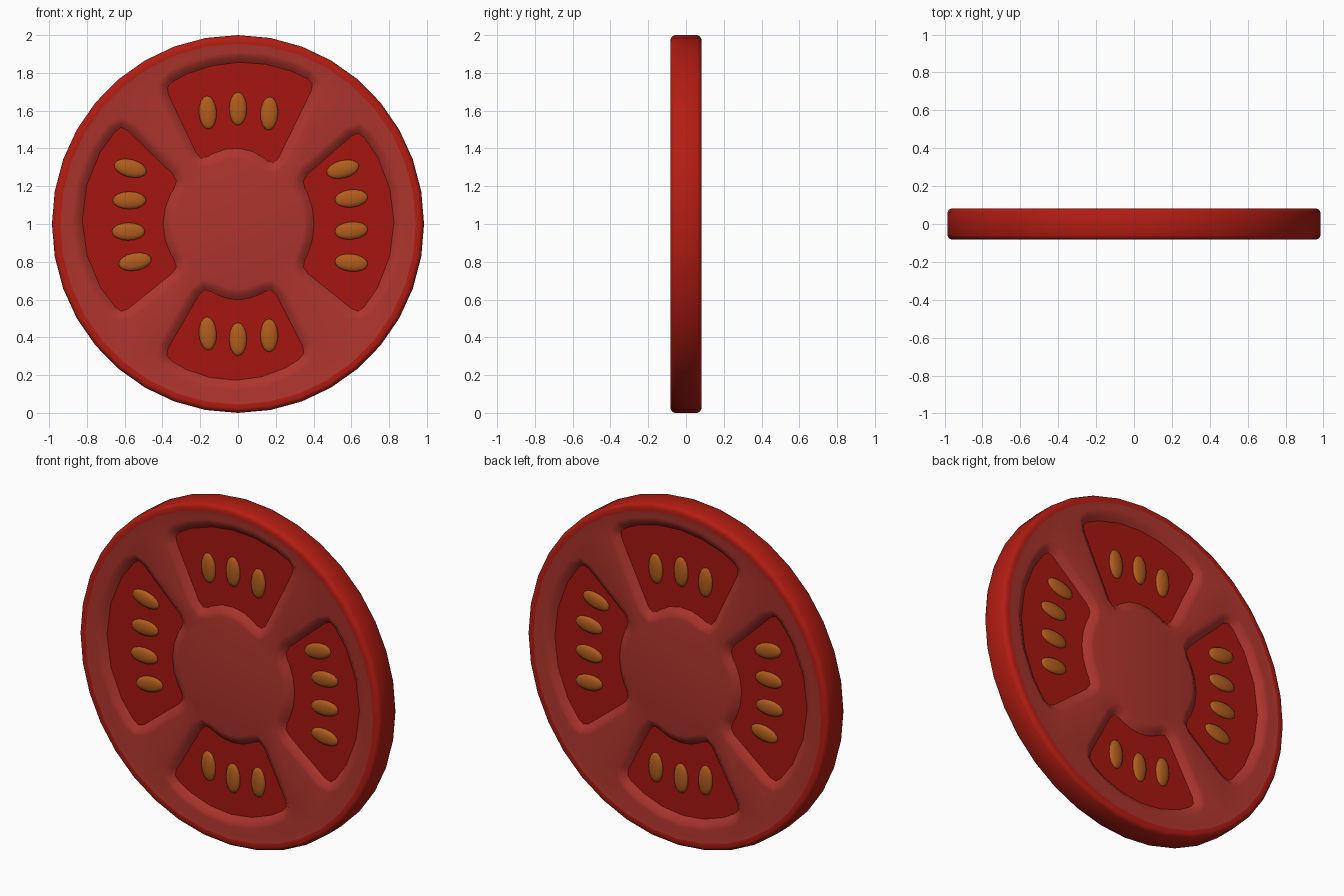
import bpy, bmesh, math
from mathutils import Vector

if "Cube" in bpy.data.objects:
    bpy.data.objects.remove(bpy.data.objects["Cube"])

SIDES = 36
RX, RZ = 0.985, 1.0


def material(name, rgb):
    m = bpy.data.materials.new(name)
    m.diffuse_color = (*rgb, 1)
    m.use_nodes = True
    m.node_tree.nodes["Principled BSDF"].inputs["Base Color"].default_value = m.diffuse_color
    return m


SKIN = material("skin_red", (0.45, 0.012, 0.006))
FLESH = material("flesh_red", (0.42, 0.035, 0.026))
PULP = material("pulp_red", (0.38, 0.008, 0.005))
SEED = material("seed_amber", (0.44, 0.11, 0.012))


def finish(bm, name, mat, mirror=True):
    me = bpy.data.meshes.new(name)
    bm.to_mesh(me)
    bm.free()
    ob = bpy.data.objects.new(name, me)
    bpy.context.collection.objects.link(ob)
    me.materials.append(mat)
    for p in me.polygons:
        p.use_smooth = True
    if mirror:
        mod = ob.modifiers.new("both_faces", 'MIRROR')
        mod.use_axis = (False, True, False)
        mod.use_mirror_merge = False
    return ob


def ring(bm, r, y):
    return [bm.verts.new((RX * r * math.cos(2 * math.pi * i / SIDES), y,
                          1 + RZ * r * math.sin(2 * math.pi * i / SIDES)))
            for i in range(SIDES)]


def bridge(bm, a, b):
    n = len(a)
    for i in range(n):
        bm.faces.new((a[i], a[(i + 1) % n], b[(i + 1) % n], b[i]))


def loop_edges(bm, vs):
    out = []
    for i, v in enumerate(vs):
        w = vs[(i + 1) % len(vs)]
        out.append(bm.edges.get((v, w)) or bm.edges.new((v, w)))
    return out


def arc(a, b, bulge, n):
    """Points from a to b around the slice centre, bulging outward mid-way."""
    ra, rb = a.length, b.length
    ta = math.atan2(a.y, a.x)
    d = math.atan2(b.y, b.x) - ta
    d = (d + math.pi) % (2 * math.pi) - math.pi
    pts = []
    for i in range(n + 1):
        t = i / n
        r = ra + (rb - ra) * t + bulge * math.sin(math.pi * t)
        pts.append(Vector((r * math.cos(ta + d * t), r * math.sin(ta + d * t))))
    return pts


def pocket_outline(corners, outer, inner):
    a, b, c, d = [Vector(p) for p in corners]
    top, low = arc(a, b, outer, 6), arc(c, d, inner, 6)
    pts = top + low
    sharp = {0, 6, 7, 13}
    out = []
    for i, p in enumerate(pts):
        if i not in sharp:
            out.append(p)
            continue
        q, s = pts[i - 1], pts[(i + 1) % len(pts)]
        k = 0.05
        e = p + (q - p).normalized() * k
        f = p + (s - p).normalized() * k
        out += [e, (e + 2 * p + f) / 4, f]
    return out


def offset(pts, d):
    n = len(pts)
    area = sum(pts[i].x * pts[(i + 1) % n].y - pts[(i + 1) % n].x * pts[i].y
               for i in range(n))
    sign = 1 if area > 0 else -1
    res = []
    for i, p in enumerate(pts):
        t = (pts[(i + 1) % n] - pts[i - 1]).normalized()
        res.append(p + Vector((t.y, -t.x)) * d * sign)
    return res


# pocket corners (x, height above centre): outer start, outer end, inner end, inner start
pockets = [
    pocket_outline([(-0.39, 0.73), (0.41, 0.75), (0.19, 0.30), (-0.20, 0.33)], 0.015, 0.03),
    pocket_outline([(0.64, 0.50), (0.64, -0.48), (0.33, -0.23), (0.33, 0.23)], 0.02, 0.0),
    pocket_outline([(0.365, -0.69), (-0.395, -0.70), (-0.18, -0.33), (0.18, -0.33)], 0.035, 0.025),
    pocket_outline([(-0.62, -0.48), (-0.62, 0.53), (-0.31, 0.23), (-0.31, -0.23)], 0.025, 0.01),
]

# skin: rounded band around the edge
bm = bmesh.new()
half = [(0.955, 0.081), (0.978, 0.082), (0.992, 0.075), (1.0, 0.06)]
profile = [(r, -y) for r, y in half] + list(reversed(half))
rings = [ring(bm, r, y) for r, y in profile]
for a, b in zip(rings, rings[1:]):
    bridge(bm, a, b)
bmesh.ops.recalc_face_normals(bm, faces=bm.faces)
if sum(f.normal.dot(f.calc_center_median() - Vector((0, 0, 1))) for f in bm.faces) < 0:
    bmesh.ops.reverse_faces(bm, faces=bm.faces)
finish(bm, "skin", SKIN, mirror=False)

# flesh: front sheet with four soft-walled pockets, mirrored to the back
bm = bmesh.new()
edge, rim = ring(bm, 0.955, -0.081), ring(bm, 0.925, -0.077)
bridge(bm, edge, rim)
fill = loop_edges(bm, rim)
for pts in pockets:
    loops = []
    for d, y in ((0.055, -0.077), (0.035, -0.073), (0.012, -0.055), (0.0, -0.046)):
        loops.append([bm.verts.new((p.x, y, 1 + p.y)) for p in offset(pts, d)])
    for a, b in zip(loops, loops[1:]):
        bridge(bm, a, b)
    fill += loop_edges(bm, loops[0])
bmesh.ops.triangle_fill(bm, edges=fill, use_beauty=True, normal=(0, -1, 0))
bm.normal_update()
bmesh.ops.reverse_faces(bm, faces=[f for f in bm.faces if f.normal.y > 0])
finish(bm, "flesh", FLESH)

# pulp: floors of the pockets
bm = bmesh.new()
for pts in pockets:
    vs = [bm.verts.new((p.x, -0.046, 1 + p.y)) for p in pts]
    bmesh.ops.triangle_fill(bm, edges=loop_edges(bm, vs), use_beauty=True, normal=(0, -1, 0))
bm.normal_update()
bmesh.ops.reverse_faces(bm, faces=[f for f in bm.faces if f.normal.y > 0])
finish(bm, "pulp", PULP)

# seeds: x, z, tilt in degrees of the long axis
seeds = [(-0.16, 1.59, 93), (0, 1.61, 90), (0.165, 1.585, 87),
         (-0.16, 0.42, 93), (0, 0.39, 90), (0.165, 0.41, 90),
         (-0.57, 1.295, -14), (-0.575, 1.125, 0), (-0.58, 0.96, 0), (-0.545, 0.80, 10),
         (0.555, 1.29, 14), (0.60, 1.135, 6), (0.60, 0.965, 5), (0.60, 0.795, -6)]
for i, (x, z, tilt) in enumerate(seeds):
    bm = bmesh.new()
    bmesh.ops.create_uvsphere(bm, u_segments=12, v_segments=8, radius=1)
    c, s = math.cos(math.radians(tilt)), math.sin(math.radians(tilt))
    for v in bm.verts:
        # pole axis becomes the long axis of the seed
        u, w = v.co.z * 0.088, v.co.x * 0.047
        v.co = Vector((x + u * c - w * s, -0.046 + v.co.y * 0.018, z + u * s + w * c))
    bmesh.ops.recalc_face_normals(bm, faces=bm.faces)
    finish(bm, f"seed_{i + 1}", SEED)
